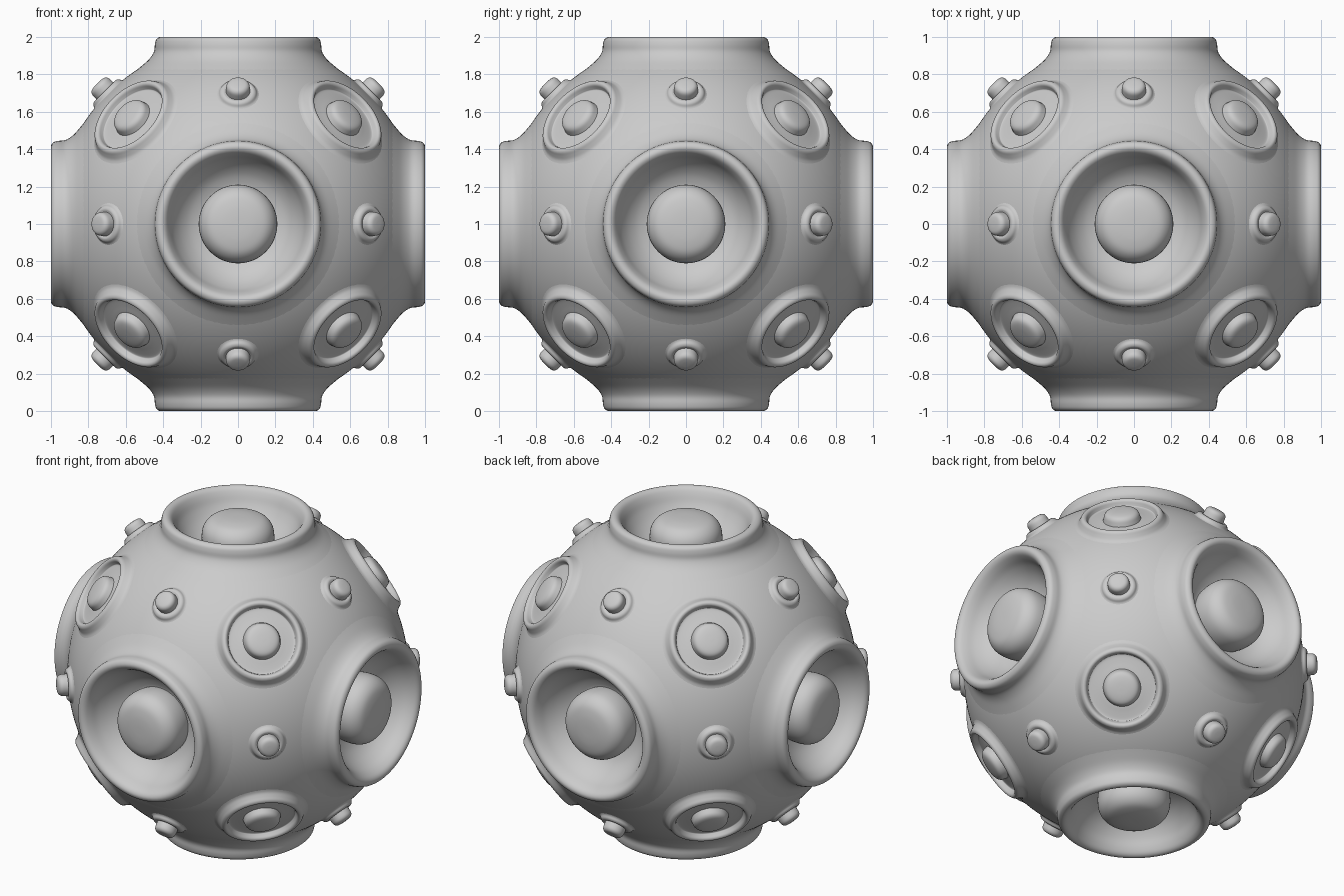
import bpy, bmesh
from math import sin, cos, pi, asin
from itertools import product
from mathutils import Vector

if "Cube" in bpy.data.objects:
    bpy.data.objects.remove(bpy.data.objects["Cube"])

R = 0.985
CENTRE = Vector((0, 0, 1))

# Feature directions: cube faces, corners and edges
dirs = [Vector(d).normalized() for d in product((-1, 0, 1), repeat=3) if any(d)]
faces = [d for d in dirs if max(map(abs, d)) > 0.9]
corners = [d for d in dirs if max(map(abs, d)) < 0.6]
edges = [d for d in dirs if 0.6 < max(map(abs, d)) < 0.9]


def smooth_profile(pts, n=4):
    """Catmull-Rom curve through (radius, height) points."""
    p = [Vector(q) for q in pts]
    p = [2 * p[0] - p[1]] + p + [2 * p[-1] - p[-2]]
    out = []
    for i in range(1, len(p) - 2):
        a, b, c, d = p[i - 1:i + 3]
        for k in range(n):
            t = k / n
            out.append(0.5 * (2 * b + (c - a) * t + (2 * a - 5 * b + 4 * c - d) * t * t
                              + (3 * b - a - 3 * c + d) * t ** 3))
    return out + [p[-2]]


def lathe(name, pts, segs):
    """Revolve a profile, listed from the outside inwards, about z."""
    bm = bmesh.new()
    rings = []
    for r, z in smooth_profile(pts):
        if r < 1e-4:
            rings.append([bm.verts.new((0, 0, z))] * segs)
        else:
            rings.append([bm.verts.new((r * cos(2 * pi * i / segs), r * sin(2 * pi * i / segs), z))
                          for i in range(segs)])
    for a, b in zip(rings, rings[1:]):
        for i in range(segs):
            j = (i + 1) % segs
            quad = list(dict.fromkeys((a[i], a[j], b[j], b[i])))
            bm.faces.new(quad).smooth = True
    me = bpy.data.meshes.new(name)
    bm.to_mesh(me)
    bm.free()
    return me


def place(name, mesh, directions):
    for i, d in enumerate(directions):
        ob = bpy.data.objects.new(f"{name}_{i + 1}", mesh)
        ob.location = CENTRE
        ob.rotation_euler = d.to_track_quat('Z', 'Y').to_euler()
        bpy.context.collection.objects.link(ob)


# Spherical shell, opened beneath the sockets and rings
bm = bmesh.new()
bmesh.ops.create_uvsphere(bm, u_segments=224, v_segments=112, radius=R)
holes = [(d, cos(asin(0.41 / R))) for d in faces] + [(d, cos(asin(0.212 / R))) for d in corners]
gone = []
for f in bm.faces:
    f.smooth = True
    c = f.calc_center_median().normalized()
    if any(c.dot(d) > limit for d, limit in holes):
        gone.append(f)
bmesh.ops.delete(bm, geom=gone, context='FACES')
shell = bpy.data.meshes.new("shell")
bm.to_mesh(shell)
bm.free()
body = bpy.data.objects.new("shell", shell)
body.location = CENTRE
bpy.context.collection.objects.link(body)

# Large sockets with a raised collar and a bowl
place("socket", lathe("socket", [
    (.58, .792), (.52, .84), (.475, .88), (.449, .92), (.444, .96), (.435, .988), (.412, 1.0),
    (.388, .99), (.368, .96), (.345, .91), (.31, .86), (.265, .82), (.215, .795), (.19, .79)], 80), faces)

# Domed buttons inside the sockets
place("socket_button", lathe("socket_button", [
    (.20, .78), (.208, .82), (.21, .87), (.203, .915), (.183, .95), (.15, .975),
    (.10, .988), (.05, .993), (0, .994)], 64), faces)

# Medium rings with a shallow dished floor
place("ring", lathe("ring", [
    (.285, .94), (.26, .955), (.246, .975), (.235, .994), (.22, 1.002), (.206, .995),
    (.198, .975), (.19, .966), (.15, .968), (.115, .972), (.08, .974)], 56), corners)

# Small buttons inside the rings
place("ring_button", lathe("ring_button", [
    (.112, .96), (.106, .985), (.098, 1.008), (.08, 1.022), (.045, 1.029), (0, 1.031)], 40), corners)

# Little studs, each with a stepped base
place("stud_base", lathe("stud_base", [
    (.125, .972), (.105, .983), (.094, .999), (.08, 1.006), (.066, 1.003), (.05, 1.0)], 36), edges)
place("stud", lathe("stud", [
    (.064, .985), (.064, 1.015), (.061, 1.042), (.048, 1.057), (.025, 1.062), (0, 1.063)], 32), edges)
